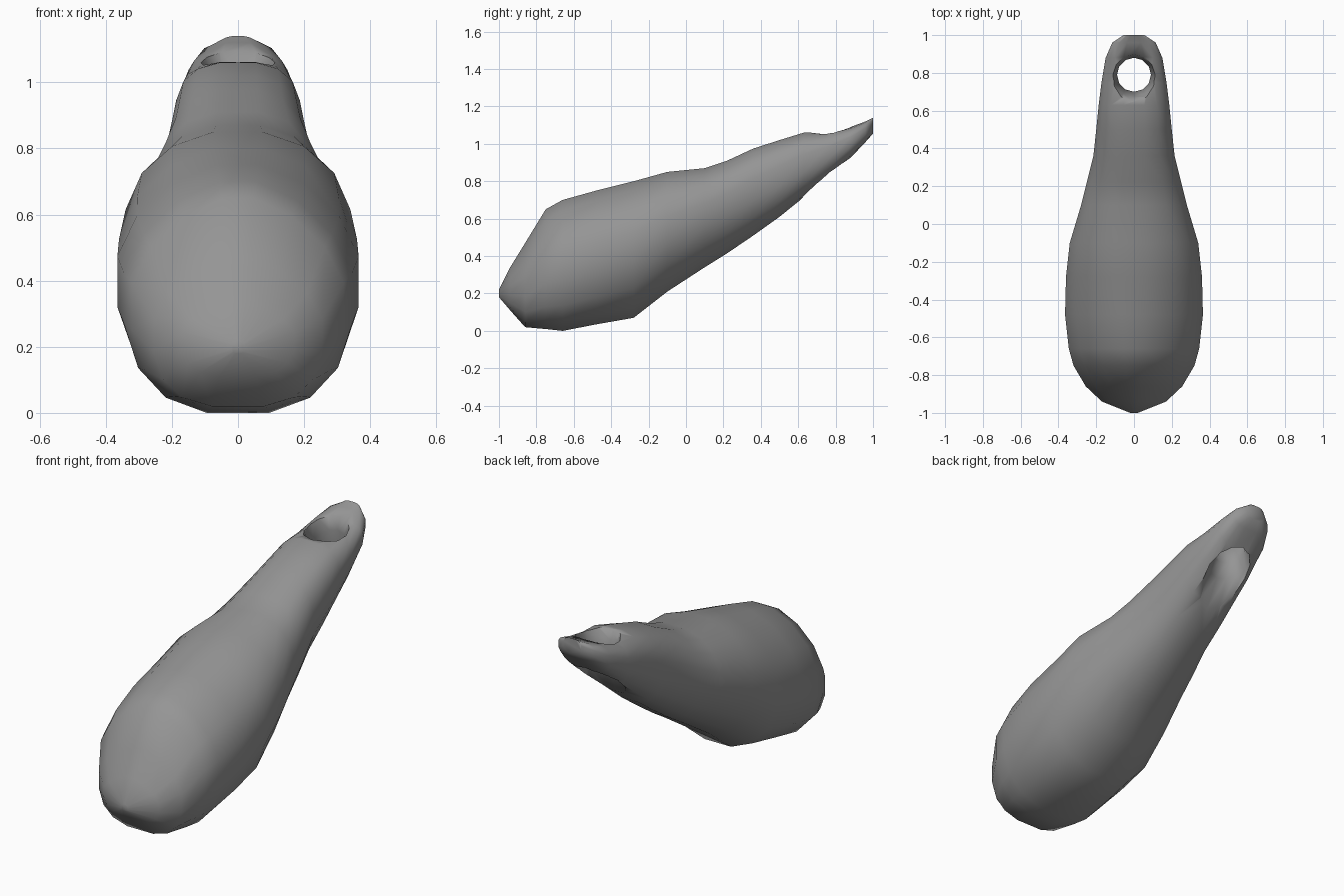
import bpy, bmesh, math

cube = bpy.data.objects.get("Cube")
if cube:
    bpy.data.objects.remove(cube, do_unlink=True)

# single grey finish
grey = bpy.data.materials.new("matte_grey")
grey.use_nodes = True
colour = (0.3, 0.3, 0.3, 1)
grey.diffuse_color = colour
grey.node_tree.nodes["Principled BSDF"].inputs["Base Color"].default_value = colour


def loft(name, rings):
    """Skin a list of closed point loops and cap both ends."""
    bm = bmesh.new()
    loops = [[bm.verts.new(p) for p in ring] for ring in rings]
    for a, b in zip(loops, loops[1:]):
        n = len(a)
        for i in range(n):
            j = (i + 1) % n
            bm.faces.new((a[i], a[j], b[j], b[i]))
    bm.faces.new(loops[0])
    bm.faces.new(loops[-1])
    bmesh.ops.recalc_face_normals(bm, faces=bm.faces)
    mesh = bpy.data.meshes.new(name)
    bm.to_mesh(mesh)
    bm.free()
    mesh.materials.append(grey)
    obj = bpy.data.objects.new(name, mesh)
    bpy.context.collection.objects.link(obj)
    return obj


def section(y, half_width, bottom, top, sides=16):
    """Cross-section: domed over the belly, squarer towards the tail."""
    mid = bottom + 0.53 * (top - bottom)
    reach = math.cos(math.pi / sides)
    points = []
    for i in range(sides):
        t = 2 * math.pi * (i + 0.5) / sides
        c, s = math.cos(t), math.sin(t)
        power = 2.2 + 0.7 * y if s > 0 else 2.1 + 0.9 * y * y
        half = top - mid if s > 0 else mid - bottom
        x = math.copysign((abs(c) / reach) ** (2 / power), c)
        z = math.copysign((abs(s) / reach) ** (2 / power), s)
        points.append((half_width * x, y, mid + half * z))
    return points


# pear-shaped body: y, half width, bottom, top
profile = [
    (-1.0, 0.02, 0.18, 0.22), (-0.94, 0.17, 0.11, 0.34),
    (-0.86, 0.255, 0.02, 0.47), (-0.75, 0.32, 0.01, 0.65),
    (-0.66, 0.345, 0.0, 0.70), (-0.48, 0.365, 0.035, 0.75),
    (-0.28, 0.36, 0.07, 0.80), (-0.1, 0.34, 0.21, 0.85),
    (0.1, 0.28, 0.34, 0.87), (0.22, 0.25, 0.415, 0.91),
    (0.36, 0.215, 0.51, 0.975), (0.5, 0.2, 0.61, 1.02),
    (0.63, 0.187, 0.715, 1.06), (0.75, 0.172, 0.81, 1.065),
    (0.88, 0.15, 0.925, 1.09), (0.96, 0.115, 1.01, 1.12),
    (1.0, 0.055, 1.055, 1.14),
]
body = loft("teardrop_body", [section(*p) for p in profile])

# flared eyelet leaning with the tail: z, centre y, radius
eyelet = [(1.2, 0.79, 0.17), (1.07, 0.79, 0.115), (0.98, 0.79, 0.09),
          (0.9, 0.785, 0.108), (0.76, 0.74, 0.14)]
sides, lean = 12, 0.5
cutter = loft("eyelet_cutter", [
    [(r * math.cos(2 * math.pi * i / sides),
      cy + r * math.sin(2 * math.pi * i / sides),
      z + lean * r * math.sin(2 * math.pi * i / sides)) for i in range(sides)]
    for z, cy, r in eyelet])
cutter.hide_render = True

bpy.ops.object.select_all(action="DESELECT")
bpy.context.view_layer.objects.active = body
body.select_set(True)
cut = body.modifiers.new("eyelet", "BOOLEAN")
cut.operation = "DIFFERENCE"
cut.solver = "EXACT"
cut.object = cutter
bpy.ops.object.modifier_apply(modifier=cut.name)
bpy.data.objects.remove(cutter, do_unlink=True)

bpy.ops.object.shade_smooth_by_angle(angle=math.radians(70))
